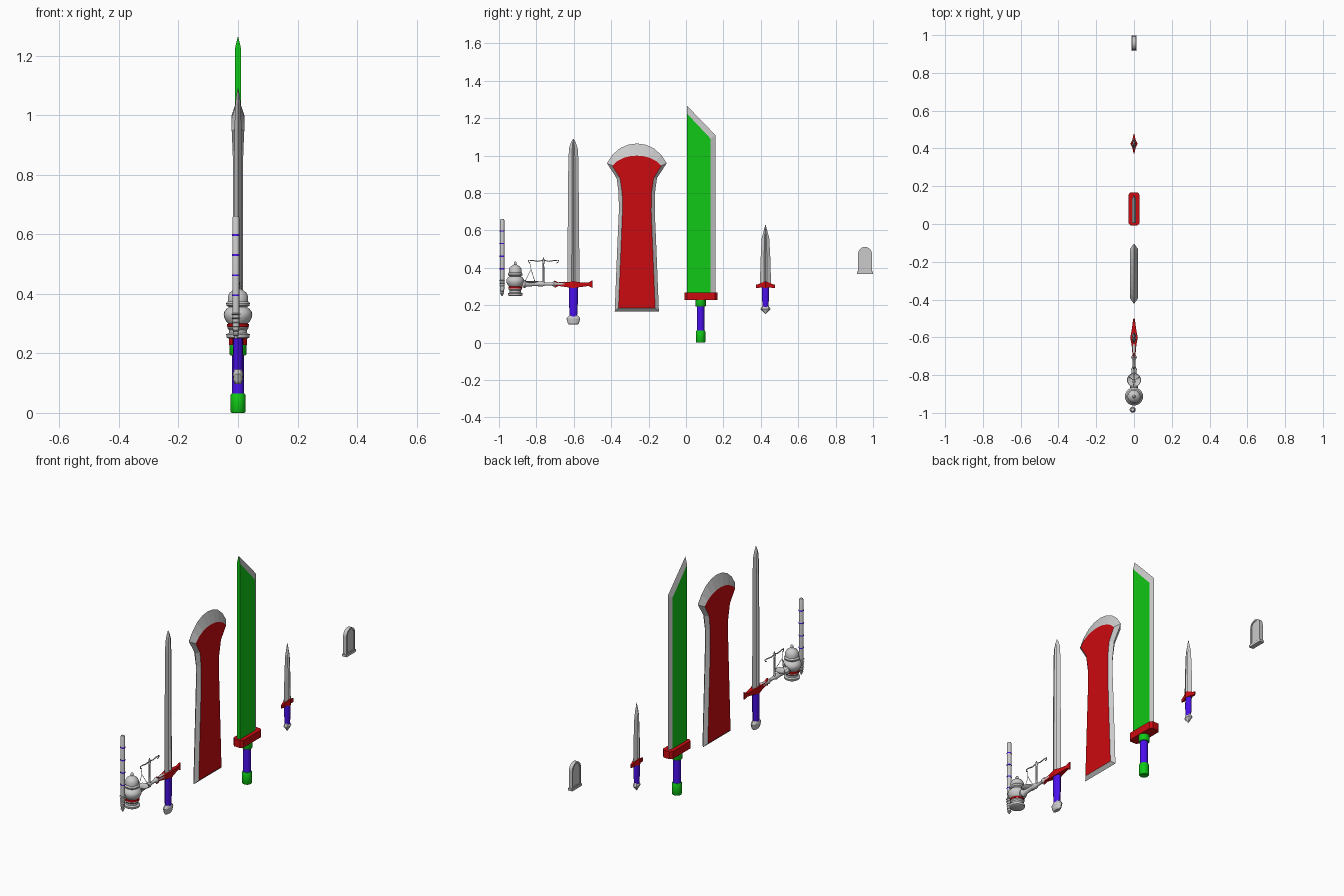
import bpy, bmesh, math
from mathutils import Vector

if "Cube" in bpy.data.objects:
    bpy.data.objects.remove(bpy.data.objects["Cube"])


def material(name, rgb):
    m = bpy.data.materials.new(name)
    m.diffuse_color = (*rgb, 1)
    m.use_nodes = True
    m.node_tree.nodes["Principled BSDF"].inputs["Base Color"].default_value = m.diffuse_color
    return m


RED = material("red", (0.6, 0.003, 0.005))
GREEN = material("green", (0.005, 0.58, 0.008))
BLUE = material("blue", (0.07, 0.005, 0.85))


def add_mesh(name, verts, faces, mat=None, smooth=False):
    me = bpy.data.meshes.new(name)
    me.from_pydata(verts, [], faces)
    bm = bmesh.new()
    bm.from_mesh(me)
    bmesh.ops.recalc_face_normals(bm, faces=bm.faces)
    bm.to_mesh(me)
    bm.free()
    ob = bpy.data.objects.new(name, me)
    bpy.context.collection.objects.link(ob)
    if mat:
        me.materials.append(mat)
    if smooth:
        bpy.ops.object.select_all(action='DESELECT')
        ob.select_set(True)
        bpy.context.view_layer.objects.active = ob
        bpy.ops.object.shade_smooth_by_angle(angle=math.radians(40))
    return ob


def loft(name, rings, mat=None, smooth=False):
    """Skin equal-length rings of points and cap both ends."""
    n = len(rings[0])
    faces = [[k * n + i, k * n + (i + 1) % n, (k + 1) * n + (i + 1) % n, (k + 1) * n + i]
             for k in range(len(rings) - 1) for i in range(n)]
    last = (len(rings) - 1) * n
    faces += [list(range(n)), list(range(last, last + n))]
    return add_mesh(name, [p for r in rings for p in r], faces, mat, smooth)


def turned(name, rows, x=0, y=0, mat=None, sides=12, smooth=True):
    """Upright elliptical form; rows are (z, x radius, y radius)."""
    angles = [2 * math.pi * i / sides for i in range(sides)]
    return loft(name, [[(x + rx * math.cos(a), y + ry * math.sin(a), z) for a in angles]
                       for z, rx, ry in rows], mat, smooth)


def round_turned(name, rows, x=0, y=0, mat=None, sides=24):
    return turned(name, [(z, r, r) for z, r in rows], x, y, mat, sides)


def bevelled_blade(name, inner, outer, thick, mat, panel_edges=()):
    """Flat coloured panels with a sharpened grey border; points are (y, z)."""
    n = len(inner)
    verts = [(t, *p) for p, t in zip(inner, thick)] + [(-t, *p) for p, t in zip(inner, thick)]
    verts += [(0, *p) for p in outer]
    panel, border = [list(range(n)), list(range(2 * n - 1, n - 1, -1))], []
    for i in range(n):
        j = (i + 1) % n
        target = panel if i in panel_edges else border
        target += [[i, j, 2 * n + j, 2 * n + i], [n + j, n + i, 2 * n + i, 2 * n + j]]
    add_mesh(name + "_panel", verts, panel, mat)
    add_mesh(name + "_edge", verts, border)


def fullered_blade(name, y, rows):
    """Double-edged blade with central groove; rows are (z, half width, half thickness)."""
    rings = []
    for z, w, t in rows:
        half = [(-0.28, 1), (0, 0.35), (0.28, 1)]
        sec = [(-1, 0)] + half + [(1, 0)] + [(a, -b) for a, b in reversed(half)]
        rings.append([(b * t, y + a * w, z) for a, b in sec])
    loft(name, rings)


def guard(name, y, half_rows):
    """Crossguard along y, mirrored; half_rows are (offset, half x, half z, centre z)."""
    rows = [(-o, a, b, c) for o, a, b, c in reversed(half_rows[1:])] + half_rows
    loft(name, [[(-a, y + o, c - b), (a, y + o, c - b), (a, y + o, c + b), (-a, y + o, c + b)]
                for o, a, b, c in rows], RED)


def wire(name, points, radius, cyclic=False):
    cu = bpy.data.curves.new(name, 'CURVE')
    cu.dimensions = '3D'
    cu.bevel_depth = radius
    cu.bevel_resolution = 1
    cu.use_fill_caps = True
    s = cu.splines.new('POLY')
    s.points.add(len(points) - 1)
    for p, co in zip(s.points, points):
        p.co = (*co, 1)
    s.use_cyclic_u = cyclic
    ob = bpy.data.objects.new(name, cu)
    bpy.context.collection.objects.link(ob)


# Great sword: single-edged green blade, slab guard, round grip
bevelled_blade("great_blade", [(.005, .26), (.132, .26), (.132, 1.09), (.005, 1.225)],
               [(.005, .26), (.157, .26), (.157, 1.11), (.005, 1.267)],
               [.01] * 4, GREEN, panel_edges=(0, 3))
slab = [(-.03, .005), (-.018, -.008), (.018, -.008), (.03, .005),
        (.03, .155), (.018, .168), (-.018, .168), (-.03, .155)]
loft("great_guard", [[(x, y, z) for x, y in slab] for z in (.228, .268)], RED)
GY = .078
round_turned("great_collar", [(.193, .025), (.197, .028), (.228, .028)], y=GY, mat=GREEN)
round_turned("great_grip", [(.06, .02), (.2, .02)], y=GY, mat=BLUE)
round_turned("great_pommel", [(0, .022), (.004, .025), (.06, .025), (.065, .022)], y=GY, mat=GREEN)

# Wide flared red blade
WY = -.263
inner = [(.098, .185), (.085, .5), (.077, .7), (.078, .8), (.09, .88), (.131, .946),
         (.105, .97), (.07, .988), (.035, .997), (0, 1.0)]
outer = [(.118, .168), (.105, .5), (.096, .7), (.097, .8), (.108, .88), (.16, .96),
         (.13, 1.005), (.09, 1.04), (.045, 1.059), (0, 1.065)]
thick = [.016, .016, .016, .016, .018, .021, .021, .021, .021, .021]
mirror = lambda pts: ([(WY + a, b) for a, b in pts] + [(WY - a, b) for a, b in reversed(pts[:-1])])
bevelled_blade("wide_blade", mirror(inner), mirror(outer), thick + thick[-2::-1], RED)

# Long sword
LY = -.602
fullered_blade("long_blade", LY, [(.31, .033, .013), (.98, .027, .011), (1.04, .023, .009),
                                  (1.07, .013, .005), (1.09, .001, .001)])
guard("long_guard", LY, [(0, .02, .018, .31), (.035, .013, .013, .31), (.08, .007, .009, .312),
                         (.095, .005, .017, .313), (.102, .003, .02, .313)])
turned("long_grip", [(.14, .015, .02), (.22, .017, .024), (.3, .016, .024)], y=LY, mat=BLUE)
turned("long_pommel", [(.097, .01, .024), (.105, .015, .03), (.13, .018, .037), (.146, .013, .023)],
       y=LY, smooth=False)

# Dagger
DY = .425
fullered_blade("dagger_blade", DY, [(.31, .03, .012), (.45, .026, .011), (.56, .02, .009),
                                    (.63, .001, .001)])
guard("dagger_guard", DY, [(0, .019, .018, .31), (.022, .008, .012, .308), (.04, .005, .01, .302),
                           (.052, .002, .008, .302)])
turned("dagger_grip", [(.19, .012, .015), (.24, .015, .019), (.3, .014, .018)], y=DY, mat=BLUE)
turned("dagger_pommel", [(.153, .002, .002), (.18, .015, .027), (.2, .01, .015)], y=DY, sides=8,
       smooth=False)


# Arched tablet: core, raised rim and foot
def arch(w, z0, top, n=12):
    return [(.957 - w, z0), (.957 + w, z0)] + [
        (.957 + w * math.cos(math.pi * i / n), top - w + w * math.sin(math.pi * i / n))
        for i in range(n + 1)]


big, small = arch(.037, .375, .512), arch(.029, .385, .504)
loft("tablet", [[(x, *p) for p in pts] for x, pts in
                ((.006, small), (.01, small), (.01, big), (-.01, big), (-.01, small), (-.006, small))])
loft("tablet_foot", [[(a, b, z) for a, b in ((-.013, .915), (.013, .915), (.013, .999), (-.013, .999))]
                     for z in (.368, .38)])

# Round lidded vessel
PY = -.913
round_turned("vessel", [(.25, .033), (.253, .038), (.264, .04), (.268, .03), (.278, .03), (.285, .036),
                        (.3, .033), (.308, .04), (.32, .046), (.33, .048), (.34, .046), (.35, .038),
                        (.355, .03), (.36, .038), (.368, .04), (.375, .034), (.392, .034), (.405, .027),
                        (.414, .014), (.418, .006), (.424, .008), (.432, .006), (.436, .001)], y=PY)
round_turned("vessel_ring", [(.288, .033), (.29, .037), (.298, .037), (.3, .033)], y=PY, mat=RED)

# Turned arm from vessel to long sword
arm = [(-.875, .018), (-.862, .022), (-.85, .014), (-.8, .011), (-.77, .015), (-.755, .009),
       (-.72, .008), (-.705, .015), (-.69, .008), (-.65, .012), (-.632, .009)]
loft("arm", [[(r * math.cos(a), y, .314 + r * math.sin(a))
              for a in [math.tau * i / 12 for i in range(12)]] for y, r in arm], smooth=True)

# Balance: post, beam with curled ends, hanging pan
BY = -.762
round_turned("balance_post", [(.31, .009), (.33, .005), (.42, .004), (.435, .007), (.455, .002)], y=BY)
wire("balance_beam", [(0, BY + s, z) for s, z in ((-.07, .427), (-.079, .43), (-.08, .44), (-.06, .44),
     (-.03, .435), (0, .441), (.03, .435), (.06, .44), (.08, .44), (.079, .43), (.07, .427))], .003)
pan = Vector((0, -.826, .328))
round_turned("pan", [(.318, .015), (.323, .028), (.329, .037), (.33, .035), (.325, .025)], y=pan.y)
for i in range(3):
    a = math.tau * i / 3 + .5
    wire("pan_chain", [pan + Vector((.035 * math.cos(a), .035 * math.sin(a), 0)), (0, -.828, .392)], .0014)
wire("pan_hanger", [(0, -.828, .392), (0, -.836, .43)], .0014)

# Banded rod with ringed lower end
RX, RY = -.007, -.983
round_turned("rod", [(.25, .004), (.27, .009), (.29, .012), (.655, .012), (.662, .009)], RX, RY, sides=12)
for z in (.395, .462, .53, .598):
    round_turned("rod_band", [(z - .003, .0128), (z + .003, .0128)], RX, RY, BLUE, 12)
for i in range(6):
    z = .262 + i * .014
    r = .011 + .0011 * i
    round_turned("rod_ring", [(z - .004, r * .6), (z, r), (z + .004, r * .6)], RX, RY, sides=12)
